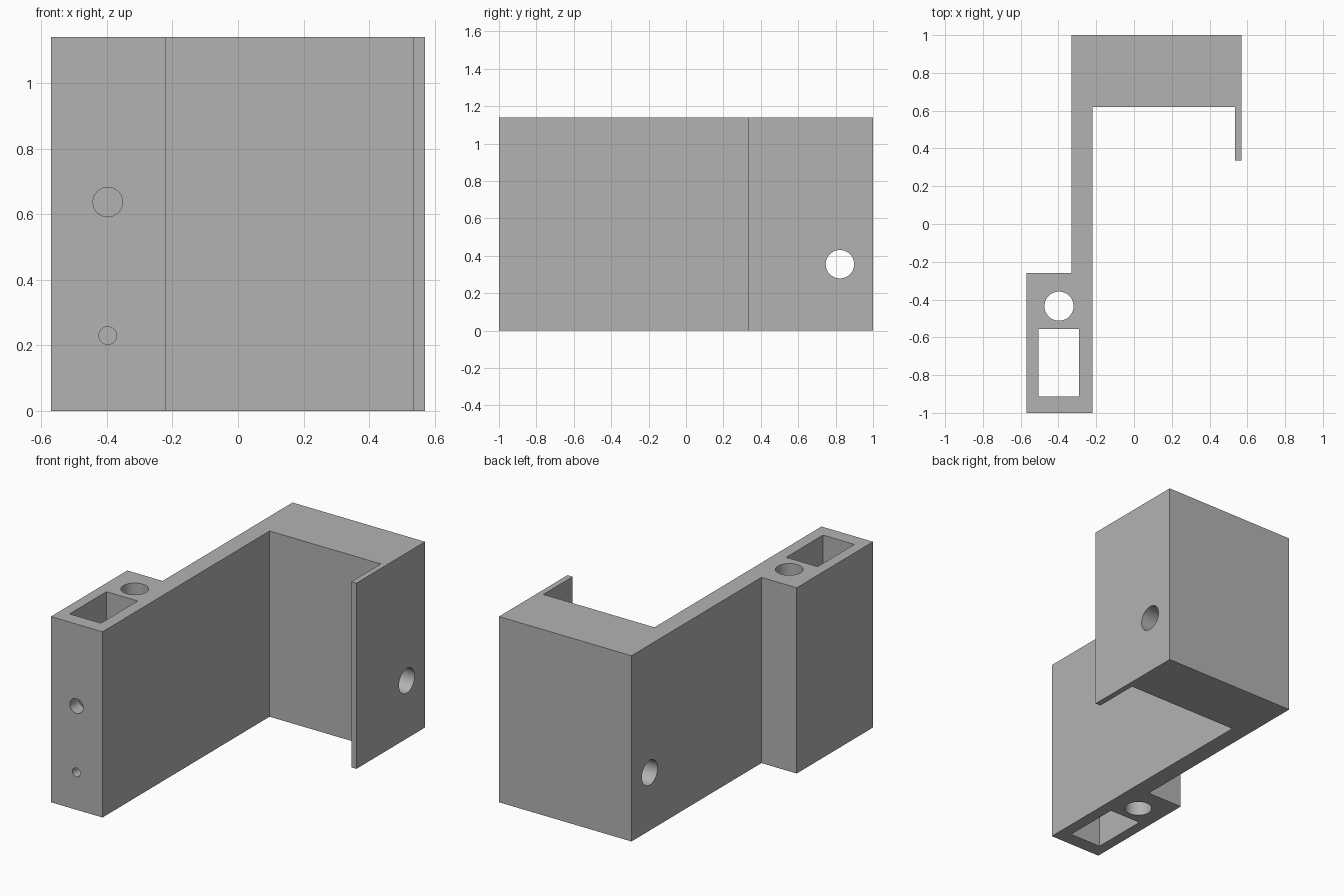
import bpy
import bmesh
from math import radians
from mathutils import Matrix, Vector

cube = bpy.data.objects.get("Cube")
if cube:
    bpy.data.objects.remove(cube, do_unlink=True)

HEIGHT = 1.14

grey = bpy.data.materials.new("plain grey")
grey.use_nodes = True
colour = (0.45, 0.45, 0.45, 1)
grey.diffuse_color = colour
grey.node_tree.nodes["Principled BSDF"].inputs["Base Color"].default_value = colour


def add_object(name, bm):
    bmesh.ops.recalc_face_normals(bm, faces=bm.faces)
    mesh = bpy.data.meshes.new(name)
    bm.to_mesh(mesh)
    bm.free()
    mesh.materials.append(grey)
    obj = bpy.data.objects.new(name, mesh)
    bpy.context.collection.objects.link(obj)
    return obj


def prism(name, outline, z0, z1):
    bm = bmesh.new()
    face = bm.faces.new([bm.verts.new((x, y, z0)) for x, y in outline])
    top = bmesh.ops.extrude_face_region(bm, geom=[face])["geom"]
    verts = [v for v in top if isinstance(v, bmesh.types.BMVert)]
    bmesh.ops.translate(bm, verts=verts, vec=(0, 0, z1 - z0))
    # Keep the starting cap so the prism is closed
    if not any(all(abs(v.co.z - z0) < 1e-6 for v in f.verts) for f in bm.faces):
        bm.faces.new([v for v in bm.verts if abs(v.co.z - z0) < 1e-6])
    return add_object(name, bm)


def rod(name, centre, radius, length, axis):
    turn = Vector((0, 0, 1)).rotation_difference(Vector(axis)).to_matrix().to_4x4()
    bm = bmesh.new()
    bmesh.ops.create_cone(bm, cap_ends=True, segments=48, radius1=radius,
                          radius2=radius, depth=length,
                          matrix=Matrix.Translation(centre) @ turn)
    return add_object(name, bm)


# Hooked bracket: front block, long arm, rear block and thin lip
bracket = prism("bracket_body", [
    (-0.57, -1), (-0.22, -1), (-0.22, 0.62), (0.535, 0.62), (0.535, 0.335),
    (0.57, 0.335), (0.57, 1), (-0.33, 1), (-0.33, -0.26), (-0.57, -0.26),
], 0, HEIGHT)

# Rectangular slot, vertical bore, cross bore and two front screw holes
cutters = [
    prism("slot_cutter", [(-0.505, -0.912), (-0.292, -0.912),
                          (-0.292, -0.555), (-0.505, -0.555)], -0.1, HEIGHT + 0.1),
    rod("vertical_bore_cutter", (-0.397, -0.435, HEIGHT / 2), 0.077, 2, (0, 0, 1)),
    rod("cross_bore_cutter", (0.1, 0.823, 0.355), 0.076, 2, (1, 0, 0)),
    rod("large_screw_cutter", (-0.397, -0.95, 0.637), 0.045, 0.3, (0, 1, 0)),
    rod("small_screw_cutter", (-0.397, -0.95, 0.23), 0.027, 0.3, (0, 1, 0)),
]

bpy.ops.object.select_all(action="DESELECT")
bracket.select_set(True)
bpy.context.view_layer.objects.active = bracket
for cutter in cutters:
    cutter.hide_render = True
    mod = bracket.modifiers.new(cutter.name, "BOOLEAN")
    mod.operation = "DIFFERENCE"
    mod.solver = "EXACT"
    mod.object = cutter
    bpy.ops.object.modifier_apply(modifier=mod.name)
    bpy.data.objects.remove(cutter, do_unlink=True)

# Smooth bore walls, crisp corners
bpy.ops.object.shade_smooth_by_angle(angle=radians(30))
